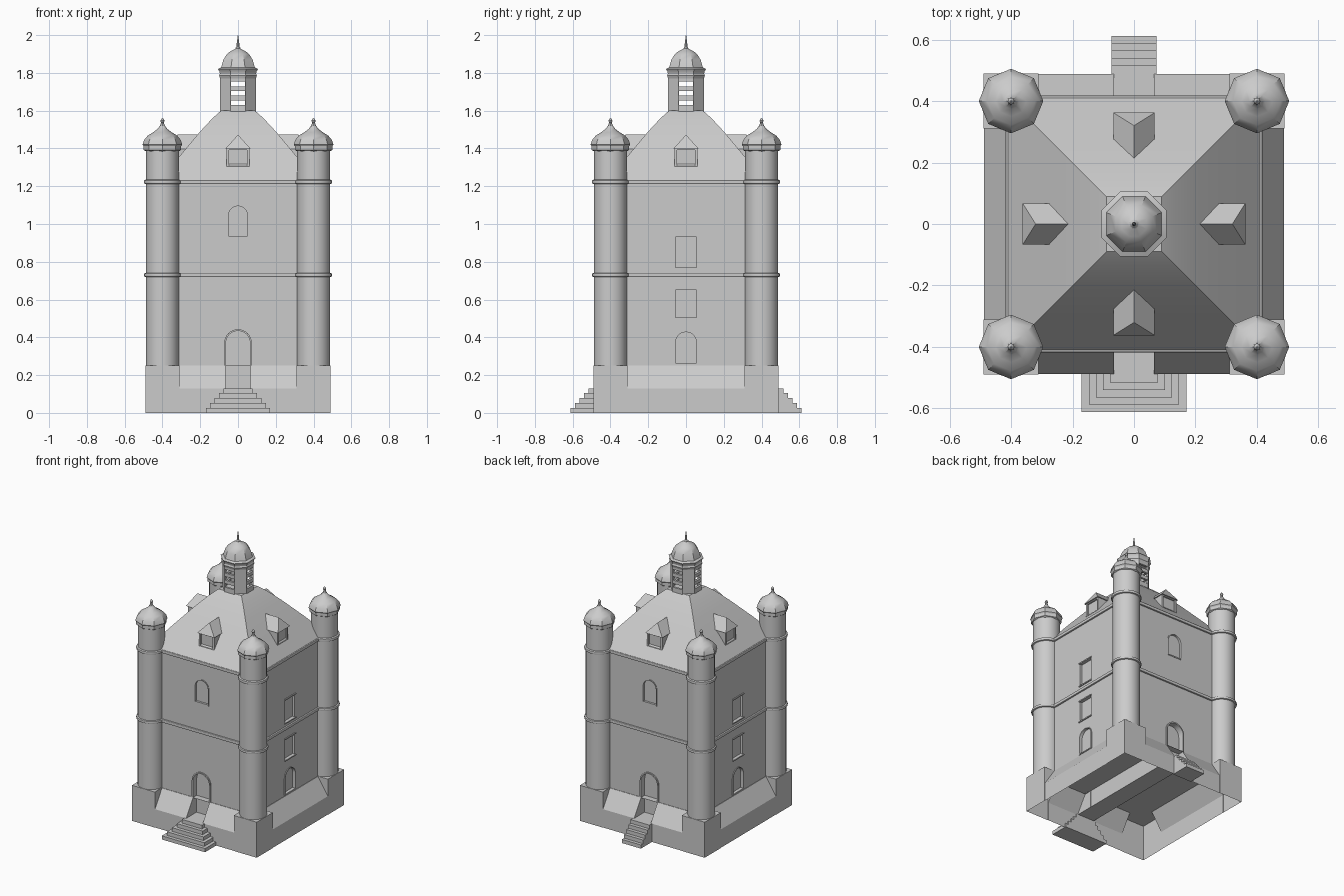
import bpy, bmesh
from math import pi, sin, cos, sqrt, tan
from mathutils import Matrix

if "Cube" in bpy.data.objects:
    bpy.data.objects.remove(bpy.data.objects["Cube"])


def finish(name, bm, turn=0.0, at=(0, 0, 0), smooth=True):
    bmesh.ops.transform(bm, matrix=Matrix.Translation(at) @ Matrix.Rotation(turn, 4, 'Z'), verts=bm.verts)
    bmesh.ops.recalc_face_normals(bm, faces=bm.faces)
    me = bpy.data.meshes.new(name)
    bm.to_mesh(me)
    bm.free()
    ob = bpy.data.objects.new(name, me)
    bpy.context.collection.objects.link(ob)
    if smooth:
        bpy.ops.object.select_all(action='DESELECT')
        ob.select_set(True)
        bpy.context.view_layer.objects.active = ob
        bpy.ops.object.shade_smooth_by_angle()
    return ob


def box(name, x0, x1, y0, y1, z0, z1, turn=0.0):
    bm = bmesh.new()
    bmesh.ops.create_cube(bm, size=1)
    for v in bm.verts:
        v.co = ((x0 + x1) / 2 + v.co.x * (x1 - x0), (y0 + y1) / 2 + v.co.y * (y1 - y0),
                (z0 + z1) / 2 + v.co.z * (z1 - z0))
    return finish(name, bm, turn, smooth=False)


def lathe(name, prof, n, at=(0, 0, 0), phase=0.0, closed=False):
    bm = bmesh.new()
    rings = [[bm.verts.new((r * cos(phase + 2 * pi * i / n), r * sin(phase + 2 * pi * i / n), z))
              for i in range(n)] for r, z in prof]
    pairs = list(zip(rings, rings[1:])) + ([(rings[-1], rings[0])] if closed else [])
    for a, b in pairs:
        for i in range(n):
            j = (i + 1) % n
            bm.faces.new((a[i], a[j], b[j], b[i]))
    if not closed:
        bm.faces.new(rings[0])
        bm.faces.new(rings[-1])
    return finish(name, bm, at=at)


def outline(w, z0, z1, arched=True):
    if not arched:
        return [(-w, z0), (w, z0), (w, z1), (-w, z1)]
    return [(-w, z0), (w, z0)] + [(w * cos(pi * i / 12), z1 - w + w * sin(pi * i / 12)) for i in range(13)]


def prism(name, pts, y0, y1, turn=0.0):
    bm = bmesh.new()
    a, b = [[bm.verts.new((x, y, z)) for x, z in pts] for y in (y0, y1)]
    bm.faces.new(a)
    bm.faces.new(b)
    for i in range(len(pts)):
        j = (i + 1) % len(pts)
        bm.faces.new((a[i], a[j], b[j], b[i]))
    return finish(name, bm, turn)


def frame(name, inner, outer, y0, y1, turn=0.0):
    bm = bmesh.new()
    r = [[bm.verts.new((x, y, z)) for x, z in p] for p, y in
         ((inner, y0), (outer, y0), (outer, y1), (inner, y1))]
    for k in range(4):
        a, b = r[k], r[(k + 1) % 4]
        for i in range(len(inner)):
            j = (i + 1) % len(inner)
            bm.faces.new((a[i], a[j], b[j], b[i]))
    return finish(name, bm, turn)


def boolean(ob, tool, op='DIFFERENCE'):
    m = ob.modifiers.new('cut', 'BOOLEAN')
    m.object, m.operation, m.solver = tool, op, 'EXACT'
    bpy.context.view_layer.objects.active = ob
    bpy.ops.object.modifier_apply(modifier=m.name)
    bpy.data.objects.remove(tool)


R2 = sqrt(2)
CORNERS = [(x, y) for x in (-.4, .4) for y in (-.4, .4)]

# plinth: battered sides, square corner blocks, channel between the doors, open below
plinth = lathe('plinth', [(.488 * R2, 0), (.488 * R2, .13), (.41 * R2, .25)], 4, phase=pi / 4)
for x, y in CORNERS:
    boolean(plinth, box('block', x - .09, x + .09, y - .09, y + .09, 0, .252), 'UNION')
boolean(plinth, box('channel', -.065, .065, -.6, .6, .13, .4))
bm = bmesh.new()
bm.from_mesh(plinth.data)
bmesh.ops.delete(bm, geom=[f for f in bm.faces if f.calc_center_median().z < .001], context='FACES')
bm.to_mesh(plinth.data)
bm.free()

# main walls with door and window niches
walls = box('walls', -.407, .407, -.407, .407, .25, 1.235)
for k in range(4):
    t = k * pi / 2
    if k % 2 == 0:
        boolean(walls, prism('cut', outline(.065, .13, .435), -.5, -.365, t))
        boolean(walls, prism('cut', outline(.055, .93, 1.1), -.5, -.395, t))
        prism('door', outline(.066, .13, .435), -.372, -.355, t)
        frame('door_frame', outline(.064, .25, .434), outline(.073, .249, .443), -.415, -.37, t)
        frame('window_frame', outline(.05, .936, 1.095), outline(.057, .928, 1.102), -.41, -.394, t)
    else:
        boolean(walls, prism('cut', outline(.058, .262, .43), -.5, -.39, t))
        frame('niche_frame', outline(.056, .264, .428), outline(.063, .257, .435), -.412, -.389, t)
        for z0, z1 in ((.505, .65), (.77, .93)):
            boolean(walls, prism('cut', outline(.055, z0, z1, False), -.5, -.39, t))
            box('window_sill', -.062, .062, -.414, -.389, z0 - .008, z0, t)
            box('window_hood', -.062, .062, -.414, -.389, z1, z1 + .008, t)

# string courses on the walls
for z in (.73, 1.222):
    course = box('string_course', -.418, .418, -.418, .418, z - .011, z + .011)
    bev = course.modifiers.new('round', 'BEVEL')
    bev.width, bev.segments = .005, 2

# corner towers with banded shafts, octagonal caps and ball finials
shaft = [(.088, .25), (.088, .719), (.096, .722), (.098, .73), (.096, .738), (.088, .741),
         (.088, 1.211), (.096, 1.214), (.098, 1.222), (.096, 1.231), (.087, 1.235), (.087, 1.4)]
cap = [(.088, 1.385), (.099, 1.392), (.099, 1.412), (.105, 1.42), (.097, 1.445), (.078, 1.468),
       (.05, 1.485), (.026, 1.503), (.012, 1.522), (.006, 1.54)]
ball = [(.003, 1.535), (.009, 1.54), (.011, 1.547), (.008, 1.554), (.002, 1.562)]
for x, y in CORNERS:
    lathe('tower_shaft', shaft, 32, (x, y, 0))
    lathe('tower_cap', cap, 8, (x, y, 0))
    lathe('tower_finial', ball, 10, (x, y, 0))

# main roof
lathe('main_roof', [(r * R2, z) for r, z in
      ((.41, 1.233), (.3, 1.37), (.2, 1.49), (.135, 1.56), (.09, 1.6))], 4, phase=pi / 4)

# dormers with hipped roofs
for k in range(4):
    t = k * pi / 2
    wall = box('dormer_wall', -.06, .06, -.352, -.24, 1.295, 1.4, t)
    inset = box('cut', -.048, .048, -.4, -.342, 1.308, 1.392, t)
    boolean(wall, inset)
    bm = bmesh.new()
    v = [bm.verts.new(c) for c in ((-.067, -.362, 1.398), (.067, -.362, 1.398), (.067, -.24, 1.398),
                                   (-.067, -.24, 1.398), (0, -.32, 1.473), (0, -.2, 1.473))]
    for f in ((0, 1, 2, 3), (0, 1, 4), (1, 2, 5, 4), (3, 0, 4, 5), (2, 3, 5)):
        bm.faces.new([v[i] for i in f])
    finish('dormer_roof', bm, t, smooth=False)

# lantern: hollow octagon with louvre slots on four sides
s = 1 / cos(pi / 8)
lantern = lathe('lantern', [(.095 * s, 1.57), (.095 * s, 1.79), (.08 * s, 1.79), (.08 * s, 1.57)],
                8, phase=pi / 8, closed=True)
for z in (1.642, 1.692, 1.742):
    boolean(lantern, box('slot', -.037, .037, -.2, .2, z - .013, z + .013))
    boolean(lantern, box('slot', -.2, .2, -.037, .037, z - .013, z + .013))
dome = [(.095, 1.77), (.1, 1.785), (.096, 1.795), (.098, 1.808), (.106, 1.82), (.09, 1.828), (.086, 1.84),
        (.078, 1.868), (.06, 1.898), (.04, 1.915), (.016, 1.926), (.012, 1.93)]
lathe('lantern_dome', [(r * s, z) for r, z in dome], 8, phase=pi / 8)
lathe('lantern_spire', [(.012, 1.922), (.013, 1.932), (.007, 1.94), (.007, 1.955), (.001, 2.0)], 10)

# front steps on three sides, straight back steps
for i in range(5):
    z0, z1 = i * .026, (i + 1) * .026
    box('front_step', -.17 + i * .023, .17 - i * .023, -.612 + i * .024, -.48, z0, z1)
    box('back_step', -.074, .074, .48, .612 - i * .024, z0, z1)
